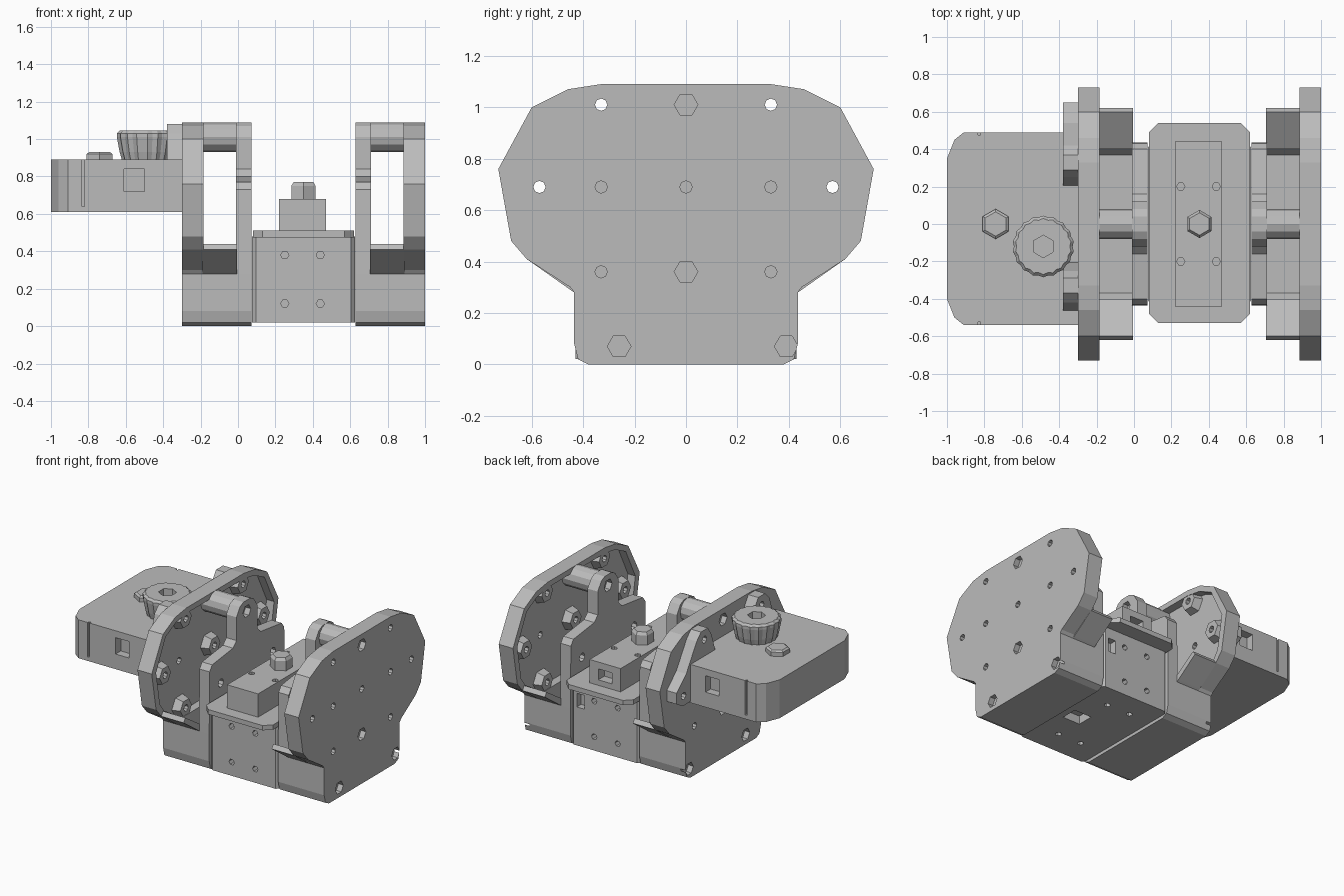
import bpy, bmesh, math
from mathutils import Vector

cube = bpy.data.objects.get("Cube")
if cube:
    bpy.data.objects.remove(cube, do_unlink=True)

grey = bpy.data.materials.new("plain_grey")
grey.use_nodes = True
GREY = (0.5, 0.5, 0.5, 1)
grey.diffuse_color = GREY
for node in grey.node_tree.nodes:
    if node.type == 'BSDF_PRINCIPLED':
        node.inputs["Base Color"].default_value = GREY


def ngon(u, v, r, n=6, turn=0.0):
    return [(u + r * math.cos(turn + math.tau * i / n),
             v + r * math.sin(turn + math.tau * i / n)) for i in range(n)]


def rect(u0, v0, u1, v1, c=0.0):
    if not c:
        return [(u0, v0), (u1, v0), (u1, v1), (u0, v1)]
    return [(u0 + c, v0), (u1 - c, v0), (u1, v0 + c), (u1, v1 - c),
            (u1 - c, v1), (u0 + c, v1), (u0, v1 - c), (u0, v0 + c)]


def place(axis, u, v, w):
    return Vector({'X': (w, u, v), 'Y': (u, w, v), 'Z': (u, v, w)}[axis])


def loft(bm, axis, sections):
    """Join matching outlines, each given as (points, offset on the axis)."""
    rings = [[bm.verts.new(place(axis, u, v, w)) for u, v in pts]
             for pts, w in sections]
    n = len(rings[0])
    for a, b in zip(rings, rings[1:]):
        for i in range(n):
            j = (i + 1) % n
            bm.faces.new((a[i], a[j], b[j], b[i]))
    bm.faces.new(rings[0])
    bm.faces.new(rings[-1])


def build(name, *solids):
    bm = bmesh.new()
    for axis, sections in solids:
        loft(bm, axis, sections)
    bmesh.ops.recalc_face_normals(bm, faces=bm.faces)
    mesh = bpy.data.meshes.new(name)
    bm.to_mesh(mesh)
    bm.free()
    mesh.materials.append(grey)
    obj = bpy.data.objects.new(name, mesh)
    bpy.context.collection.objects.link(obj)
    return obj


def prism(axis, pts, a, b):
    return (axis, [(pts, a), (pts, b)])


def cut(obj, *solids):
    cutter = build("cutter", *solids)
    cutter.hide_render = True
    mod = obj.modifiers.new("cut", 'BOOLEAN')
    mod.operation, mod.solver, mod.object = 'DIFFERENCE', 'EXACT', cutter
    mod.use_self = True
    graph = bpy.context.evaluated_depsgraph_get()
    mesh = bpy.data.meshes.new_from_object(obj.evaluated_get(graph))
    obj.modifiers.clear()
    obj.data = mesh
    bpy.data.objects.remove(cutter, do_unlink=True)


# Outlines in y and z
base_half = [(0.38, 0), (0.42, 0.02), (0.435, 0.08), (0.435, 0.28)]
upper_half = [(0.45, 0.3), (0.62, 0.41), (0.68, 0.48), (0.73, 0.76),
              (0.6, 1.0), (0.46, 1.07), (0.33, 1.09)]
dish_half = [(0.38, 0.31), (0.59, 0.44), (0.635, 0.5), (0.68, 0.75),
             (0.57, 0.97), (0.45, 1.03), (0.33, 1.05)]
neck_half = [(0.43, 0.73), (0.4, 0.77), (0.16, 0.8), (0.12, 0.84),
             (0.12, 1.01), (0.08, 1.07), (0.04, 1.09)]


def both_sides(half):
    return half + [(-y, z) for y, z in reversed(half)]


plate_outline = both_sides(base_half + upper_half)
dish_outline = both_sides(dish_half)
neck_outline = both_sides(base_half + neck_half)
wall = 0.035
shell = both_sides(base_half + [(0.45, 0.29), (0.62, 0.41), (0.6, 0.44),
                                (0.435 - wall, 0.31), (0.435 - wall, 0.08),
                                (0.37, wall)])
sides = [-1, 1]
boss_spots = [(0, 0.69)] + [(s * y, z) for s in sides
                            for y, z in [(0.57, 0.69), (0.33, 0.36), (0.33, 1.01)]]
small_spots = [(-0.33, 0.69), (0.33, 0.69)]
bolt_spots = [(0, 1.01), (0, 0.36), (-0.26, 0.07), (0.39, 0.07)]


def bracket(name, out, facing):
    """Bracket whose outer face is at x = out; facing points to the servo."""
    def at(d):
        return out + facing * d
    plate = build(name + "_outer_plate", prism('X', plate_outline, at(0), at(0.115)))
    cut(plate, prism('X', dish_outline, at(0.055), at(0.15)))
    cut(plate, *[prism('X', ngon(y, z, 0.024, 8), at(-0.05), at(0.15))
                 for y, z in boss_spots + small_spots])
    cut(plate, *[prism('X', ngon(y, z, 0.046), at(-0.05), at(0.04)) for y, z in bolt_spots])
    bosses = build(name + "_hex_bosses", *[('X', [(ngon(y, z, 0.085), at(0.05)),
                                                  (ngon(y, z, 0.065), at(0.112))])
                                           for y, z in boss_spots])
    cut(bosses, *[prism('X', ngon(y, z, 0.024, 8), at(0), at(0.15)) for y, z in boss_spots])
    inner = build(name + "_inner_plate", prism('X', neck_outline, at(0.29), at(0.372)))
    cut(inner, *[prism('X', ngon(y, z, 0.03, 8), at(0.2), at(0.4))
                 for y, z in [(-0.3, 0.6), (0.3, 0.6), (-0.3, 0.25), (0.3, 0.25)]])
    cut(inner, prism('X', ngon(0, 1.01, 0.045), at(0.33), at(0.4)))
    build(name + "_base_shell", prism('X', shell, at(0.11), at(0.295)))
    build(name + "_spacers", *[prism('X', ngon(0, z, 0.08, 12), at(0.05), at(0.295))
                               for z in (1.01, 0.36)])


bracket("right_bracket", -0.3, 1)
bracket("left_bracket", 1.0, -1)

# Servo body between the brackets
body = build("servo_body", prism('Z', rect(0.075, -0.43, 0.625, 0.43, 0.02), 0.02, 0.48))
cut(body, *[prism('Y', ngon(x, z, 0.022), s * 0.38, s * 0.5)
            for s in sides for x in (0.25, 0.44) for z in (0.12, 0.38)])
cut(body, *[prism('Z', ngon(x, y, 0.022), -0.1, 0.06)
            for x in (0.25, 0.44) for y in (-0.25, 0.25)],
    prism('Z', rect(0.42, -0.06, 0.56, 0.06), -0.1, 0.08),
    prism('Y', rect(0.52, 0.3, 0.58, 0.4), 0.38, 0.5))
build("servo_flange", prism('Z', rect(0.08, -0.53, 0.62, 0.54, 0.05), 0.475, 0.51))
housing = build("servo_top_housing", prism('Z', rect(0.22, -0.44, 0.47, 0.44), 0.5, 0.68))
cut(housing, *[prism('Z', ngon(x, y, 0.022), 0.64, 0.75)
               for x in (0.25, 0.44) for y in (-0.2, 0.2)],
    prism('Y', rect(0.29, 0.55, 0.4, 0.63), 0.37, 0.5))
build("servo_top_bolt", ('Z', [(ngon(0.35, 0, 0.075, 6, math.pi / 6), 0.67),
                               (ngon(0.35, 0, 0.075, 6, math.pi / 6), 0.75),
                               (ngon(0.35, 0, 0.06, 6, math.pi / 6), 0.77)]))

# Side arm with bevelled outer corners
arm_outline = [(-0.29, -0.54), (-0.91, -0.54), (-0.96, -0.5), (-1.0, -0.4),
               (-1.0, 0.35), (-0.96, 0.45), (-0.91, 0.49), (-0.29, 0.49)]
arm = build("side_arm", prism('Z', arm_outline, 0.61, 0.89))
cut(arm, prism('Y', rect(-0.61, 0.72, -0.5, 0.84), -0.6, -0.48),
    prism('Y', rect(-0.61, 0.72, -0.5, 0.84), 0.43, 0.6),
    *[prism('Y', rect(-0.835, 0.64, -0.82, 0.95), *span)
      for span in [(-0.6, -0.525), (0.475, 0.6)]])

# Ears fixing the arm to the bracket
back_ear = [(0.2, 0.62), (0.58, 0.62), (0.65, 0.66), (0.65, 0.74), (0.54, 0.84),
            (0.42, 1.03), (0.37, 1.08), (0.29, 1.08), (0.25, 1.02), (0.2, 0.87)]
front_ear = [(-0.2, 0.87), (-0.25, 1.02), (-0.29, 1.08), (-0.37, 1.08),
             (-0.42, 1.03), (-0.47, 0.87)]
for name, outline, spots in [("back_ear", back_ear, [(0.33, 1.01), (0.57, 0.69)]),
                             ("front_ear", front_ear, [(-0.33, 1.01)])]:
    ear = build(name, prism('X', outline, -0.38, -0.295))
    cut(ear, *[prism('X', ngon(y, z, 0.026, 8), -0.5, -0.2) for y, z in spots])

# Knurled thumb screw and small nut on the arm
ribs = 36


def knurl(r):
    ring = ngon(-0.485, -0.12, r, ribs)
    inner_ring = ngon(-0.485, -0.12, r - 0.008, ribs)
    return [(a if i % 2 else b) for i, (a, b) in enumerate(zip(ring, inner_ring))]


knob = build("thumb_screw", ('Z', [(knurl(0.135), 0.88), (knurl(0.15), 0.93),
                                   (knurl(0.165), 1.01), (knurl(0.165), 1.03),
                                   (knurl(0.15), 1.045)]))
cut(knob, prism('Z', ngon(-0.485, -0.12, 0.06, 6, math.pi / 6), 0.97, 1.1))
build("arm_nut", ('Z', [(ngon(-0.74, 0, 0.08, 6, math.pi / 6), 0.88),
                        (ngon(-0.74, 0, 0.08, 6, math.pi / 6), 0.92),
                        (ngon(-0.74, 0, 0.065, 6, math.pi / 6), 0.93)]))
